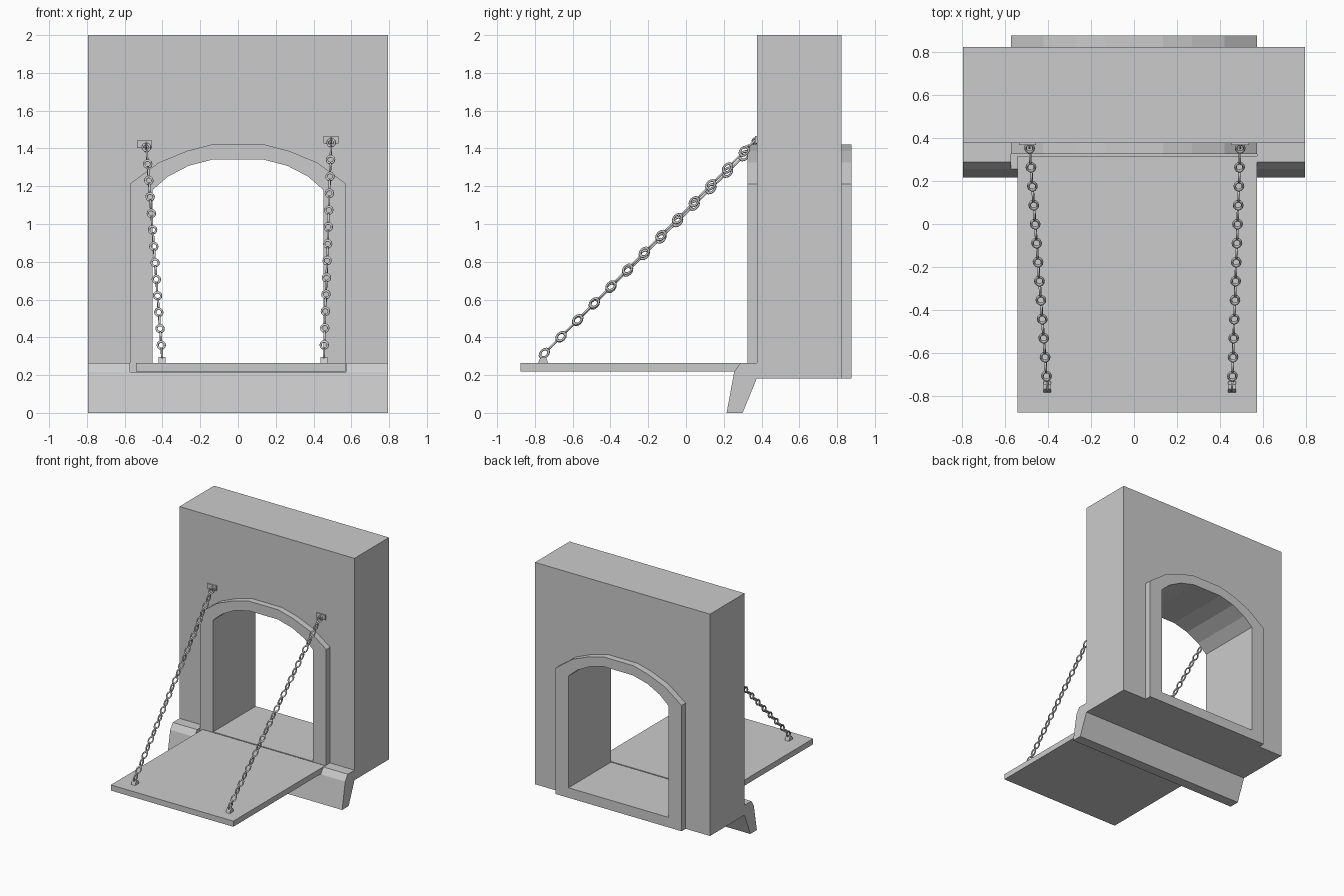
import bpy, bmesh
from math import pi
from mathutils import Vector, Matrix

if "Cube" in bpy.data.objects:
    bpy.data.objects.remove(bpy.data.objects["Cube"])


def finish(name, bm):
    bmesh.ops.recalc_face_normals(bm, faces=bm.faces[:])
    me = bpy.data.meshes.new(name)
    bm.to_mesh(me)
    bm.free()
    ob = bpy.data.objects.new(name, me)
    bpy.context.collection.objects.link(ob)
    return ob


def prism(name, points, offset):
    """Extrude a closed planar outline along offset."""
    bm = bmesh.new()
    face = bm.faces.new([bm.verts.new(p) for p in points])
    ext = bmesh.ops.extrude_face_region(bm, geom=[face], use_keep_orig=True)
    verts = [g for g in ext["geom"] if isinstance(g, bmesh.types.BMVert)]
    bmesh.ops.translate(bm, verts=verts, vec=offset)
    return finish(name, bm)


def slab(name, x, y, z):
    return prism(name, [(x[0], y[0], z[0]), (x[1], y[0], z[0]),
                        (x[1], y[1], z[0]), (x[0], y[1], z[0])], (0, 0, z[1] - z[0]))


def mirrored(half):
    """Left half of an outline, completed to the right side."""
    return half + [(-x, z) for x, z in reversed(half)]


def xz_prism(name, outline, y0, y1):
    return prism(name, [(x, y0, z) for x, z in outline], (0, y1 - y0, 0))


def arch_inner(base):
    return mirrored([(-0.452, base), (-0.452, 1.18), (-0.373, 1.25), (-0.262, 1.308), (-0.132, 1.342)])


def arch_outer(base):
    return mirrored([(-0.572, base), (-0.572, 1.213), (-0.42, 1.325), (-0.27, 1.387), (-0.135, 1.422)])


# Gate wall with arched passage
W = 0.793
wall = [(-W, 0.183), (-W, 2.0), (W, 2.0), (W, 0.183)]
xz_prism("gate_wall", wall + arch_inner(0.183)[::-1], 0.375, 0.822)

# Raised arch surrounds on both faces
xz_prism("arch_surround_front", arch_outer(0.217) + arch_inner(0.217)[::-1], 0.325, 0.375)
xz_prism("arch_surround_back", arch_outer(0.183) + arch_inner(0.183)[::-1], 0.822, 0.875)

# Passage floor
slab("passage_floor", (-0.452, 0.452), (0.325, 0.875), (0.183, 0.265))

# Battered base in front of the wall, notched for the deck
side = [(0.215, 0), (0.30, 0), (0.375, 0.183), (0.375, 0.265), (0.288, 0.265), (0.255, 0.217)]
middle = [(0.215, 0), (0.30, 0), (0.375, 0.183), (0.375, 0.217), (0.255, 0.217)]
for name, prof, x0, x1 in (("base_left", side, -W, -0.572),
                           ("base_middle", middle, -0.572, 0.572),
                           ("base_right", side, 0.572, W)):
    prism(name, [(x0, y, z) for y, z in prof], (x1 - x0, 0, 0))

# Drawbridge deck
slab("bridge_deck", (-0.54, 0.57), (-0.875, 0.315), (0.219, 0.265))


def torus(bm, matrix, major, minor, stretch, seg=12, sides=6):
    """Oval ring lying in local XZ, long axis along local Z."""
    rings = []
    for i in range(seg):
        turn = Matrix.Rotation(2 * pi * i / seg, 4, 'Y')
        ring = []
        for j in range(sides):
            p = Matrix.Rotation(2 * pi * j / sides, 4, 'Z') @ Vector((minor, 0, 0))
            p = turn @ (p + Vector((major, 0, 0)))
            p.z *= stretch
            ring.append(bm.verts.new(matrix @ p))
        rings.append(ring)
    for i in range(seg):
        a, b = rings[i], rings[(i + 1) % seg]
        for j in range(sides):
            k = (j + 1) % sides
            bm.faces.new((a[j], b[j], b[k], a[k]))


def chain(name, start, end, links=26):
    start, end = Vector(start), Vector(end)
    axis = (end - start).normalized()
    cross = Vector((1, 0, 0))
    cross = (cross - axis * cross.dot(axis)).normalized()
    basis = Matrix((cross, axis.cross(cross), axis)).transposed().to_4x4()
    bm = bmesh.new()
    for i in range(links):
        pos = start.lerp(end, i / (links - 1))
        spin = Matrix.Rotation(pi / 2 * ((i + 1) % 2), 4, 'Z')
        torus(bm, Matrix.Translation(pos) @ basis @ spin, 0.019, 0.006, 1.4)
    ob = finish(name, bm)
    for poly in ob.data.polygons:
        poly.use_smooth = True


# Chains, deck lugs and wall brackets
for label, xb, xt, zt in (("left", -0.403, -0.485, 1.415), ("right", 0.455, 0.493, 1.44)):
    chain("chain_" + label, (xb, -0.75, 0.315), (xt, 0.352, zt - 0.01))
    lug = [(-0.782, 0.264), (-0.775, 0.285), (-0.765, 0.297), (-0.745, 0.297), (-0.737, 0.285), (-0.73, 0.264)]
    prism("deck_lug_" + label, [(xb - 0.018, y, z) for y, z in lug], (0.036, 0, 0))
    xc = -0.495 if xt < 0 else 0.493
    slab("wall_plate_" + label, (xc - 0.04, xc + 0.04), (0.366, 0.376), (zt - 0.013, zt + 0.027))
    bm = bmesh.new()
    torus(bm, Matrix.Translation((xt, 0.366, zt)) @ Matrix.Rotation(pi / 2, 4, 'Z'), 0.014, 0.005, 1)
    finish("wall_eye_" + label, bm)
